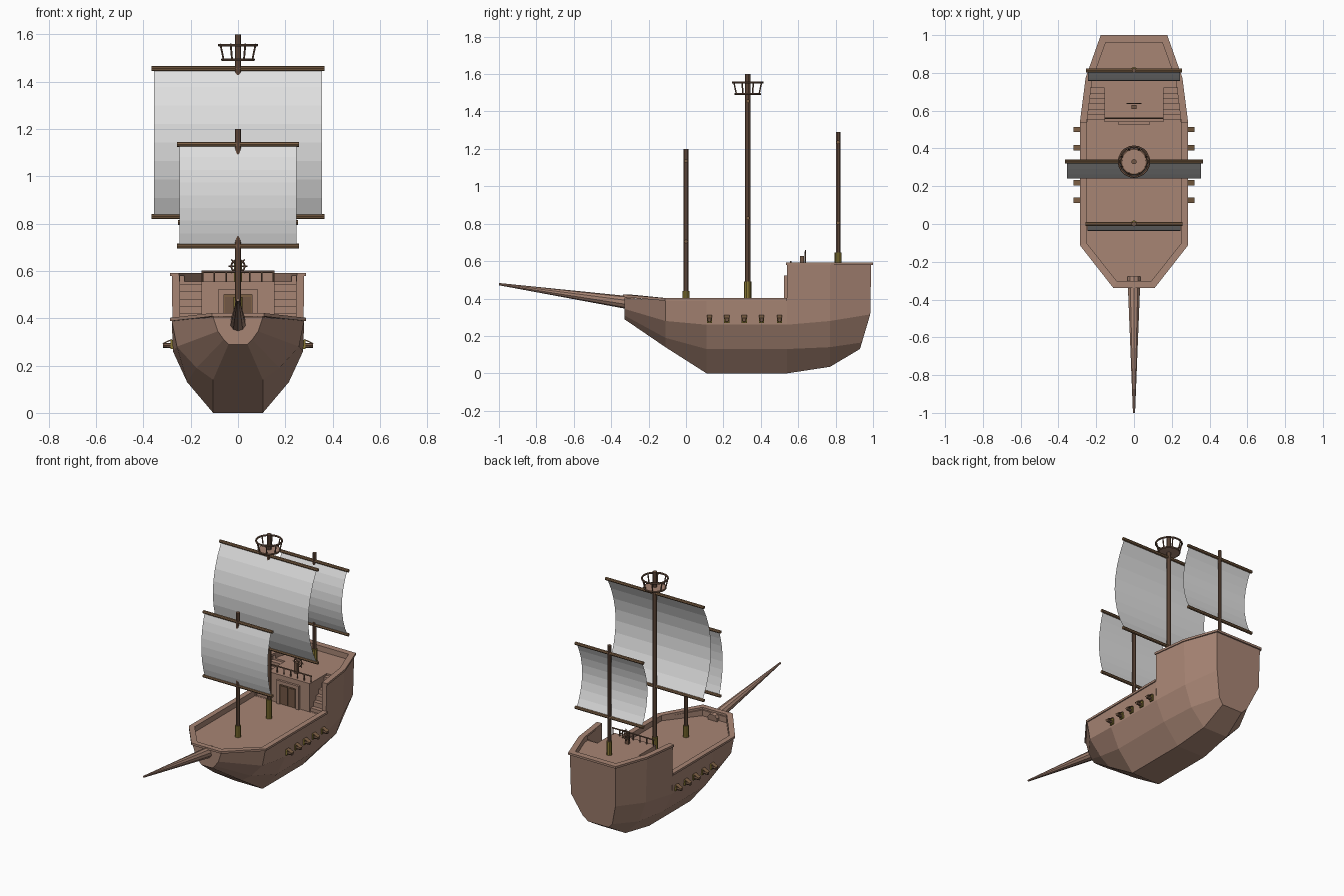
import bpy, bmesh, math
from mathutils import Vector, Matrix

if "Cube" in bpy.data.objects:
    bpy.data.objects.remove(bpy.data.objects["Cube"])


def mat(name, r, g, b):
    m = bpy.data.materials.new(name)
    m.diffuse_color = (r, g, b, 1)
    m.use_nodes = True
    m.node_tree.nodes["Principled BSDF"].inputs["Base Color"].default_value = m.diffuse_color
    return m


HULL = mat("hull_wood", .39, .235, .175)
MAST = mat("mast_wood", .17, .095, .06)
YARD = mat("yard_wood", .21, .12, .06)
BRASS = mat("brass", .25, .19, .035)
SAIL = mat("sail_cloth", .75, .75, .75)


def finish(name, bm, m):
    bmesh.ops.recalc_face_normals(bm, faces=bm.faces)
    me = bpy.data.meshes.new(name)
    bm.to_mesh(me)
    bm.free()
    me.materials.append(m)
    ob = bpy.data.objects.new(name, me)
    bpy.context.collection.objects.link(ob)
    return ob


def box(name, lo, hi, m, rot=None):
    lo, hi = Vector(lo), Vector(hi)
    bm = bmesh.new()
    bmesh.ops.create_cube(bm, size=1)
    mx = Matrix.Translation((lo + hi) / 2)
    if rot:
        mx = mx @ rot
    bmesh.ops.transform(bm, verts=bm.verts, matrix=mx @ Matrix.Diagonal((*(hi - lo), 1)))
    return finish(name, bm, m)


def rod(name, a, b, r1, m, r2=None, n=10):
    a, b = Vector(a), Vector(b)
    bm = bmesh.new()
    q = (b - a).to_track_quat('Z', 'Y').to_matrix().to_4x4()
    bmesh.ops.create_cone(bm, cap_ends=True, segments=n, radius1=r1,
                          radius2=r1 if r2 is None else r2, depth=(b - a).length,
                          matrix=Matrix.Translation((a + b) / 2) @ q)
    return finish(name, bm, m)


def loft(name, rings, m, cap=True, closed_path=False, closed_ring=True):
    bm = bmesh.new()
    vs = [[bm.verts.new(p) for p in r] for r in rings]
    n = len(vs[0])
    for i in range(len(vs) if closed_path else len(vs) - 1):
        a, b = vs[i], vs[(i + 1) % len(vs)]
        for j in range(n if closed_ring else n - 1):
            k = (j + 1) % n
            bm.faces.new((a[j], a[k], b[k], b[j]))
    if cap:
        bm.faces.new(vs[0])
        bm.faces.new(vs[-1])
    return finish(name, bm, m)


def torus(name, c, R, r, m, axis='Z', n=20):
    rings = []
    for i in range(n):
        t = 2 * math.pi * i / n
        ring = []
        for j in range(6):
            p = math.pi * j / 3
            u, h = R + r * math.cos(p), r * math.sin(p)
            v = (u * math.cos(t), u * math.sin(t), h)
            if axis == 'Y':
                v = (v[0], v[2], v[1])
            ring.append(Vector(c) + Vector(v))
        rings.append(ring)
    return loft(name, rings, m, cap=False, closed_path=True)


def mirrored(half):
    return half + [(-p[0], *p[1:]) for p in reversed(half)]


def prism(name, half, z0, z1):
    out = mirrored(half)
    return loft(name, [[(x, y, z) for x, y in out] for z in (z0, z1)], HULL)


def cut(ob, cutters):
    for c in cutters:
        c.hide_render = True
        md = ob.modifiers.new("cut", 'BOOLEAN')
        md.operation, md.solver, md.object = 'DIFFERENCE', 'EXACT', c
    dg = bpy.context.evaluated_depsgraph_get()
    me = bpy.data.meshes.new_from_object(ob.evaluated_get(dg))
    ob.modifiers.clear()
    ob.data = me
    for c in cutters:
        bpy.data.objects.remove(c)


# hull: cross sections (x, y, z) from keel to deck edge
mid = [(.105, .13), (.215, .13), (.275, .26)]
bow = [[(.04, -.33, .29), (.06, -.33, .31), (.085, -.33, .345), (.105, -.33, .405)],
       [(.105, -.11, .14), (.175, -.11, .19), (.258, -.11, .28), (.28, -.11, .39)],
       [(.105, .11, 0), (.215, .11, .13), (.275, .11, .26), (.28, .11, .39)],
       [(.105, .54, 0), (.215, .54, .13), (.275, .54, .26), (.28, .54, .39)]]
stern = [[(.105, .54, 0), (.215, .54, .13), (.275, .54, .26), (.28, .54, .58)],
         [(.09, .77, .035), (.19, .77, .14), (.24, .77, .28), (.25, .77, .58)],
         [(.075, .93, .13), (.11, .94, .165), (.165, .985, .315), (.17, .99, .58)]]
main_hull = loft("main_hull", [mirrored(s) for s in bow], HULL)
stern_hull = loft("stern_hull", [mirrored(s) for s in stern], HULL)
cut(main_hull, [prism("deck_cutter", [(.09, -.303), (.252, -.1), (.252, .6)], .365, 1)])
cut(stern_hull, [prism("quarterdeck_cutter", [(.252, .5), (.222, .76), (.15, .96)], .555, 1)] +
    [box("stair_cutter", (min(s * .155, s * .245), .5, .366), (max(s * .155, s * .245), .72, 1), HULL)
     for s in (-1, 1)])


# cap rails along both deck edges
def cap_rail(name, outer, inner):
    rings = [[(xo, yo, z), (xi, yi, z), (xi, yi, z + .014), (xo, yo, z + .014)]
             for (xo, yo, z), (xi, yi) in zip(mirrored(outer), mirrored(inner))]
    return loft(name, rings, HULL)


cap_rail("main_rail", [(.287, .54, .388), (.287, -.112, .388), (.11, -.338, .408)],
         [(.252, .54), (.252, -.1), (.09, -.303)])
cap_rail("quarterdeck_rail", [(.287, .535, .578), (.256, .775, .578), (.176, 1, .578)],
         [(.25, .535), (.222, .76), (.15, .96)])

# stairs on both sides of the cabin
N = 6
for s in (-1, 1):
    for i in range(N):
        y = .55 + .17 * i / N
        x0, x1 = sorted((s * .155, s * .245))
        box("stair_step", (x0, y, .366), (x1, .722, .37 + .185 * (i + 1) / N - .012), HULL)

# rail at the front of the quarterdeck
rod("front_rail", (-.155, .56, .597), (.155, .56, .597), .005, MAST, n=6)
for i in range(7):
    x = -.15 + .05 * i
    rod("front_rail_post", (x, .56, .55), (x, .56, .597), .004, MAST, n=6)

# cabin door
box("door_panel", (-.06, .534, .365), (.06, .545, .5), YARD)
for s in (-1, 1):
    x0, x1 = sorted((s * .06, s * .083))
    box("door_frame_side", (x0, .525, .365), (x1, .545, .523), HULL)
    box("door_leaf", (min(s * .004, s * .054), .53, .37), (max(s * .004, s * .054), .54, .49), MAST)
box("door_frame_top", (-.06, .525, .5), (.06, .545, .523), HULL)

# bowsprit
rod("bowsprit", (0, -.28, .374), (0, -1, .477), .036, HULL, .006, 10)

# masts, yards and sails: y, deck z, collar top, mast top, radius, sail z range, half width, bulge
for name, y, z0, zc, zt, r, s0, s1, w, bulge in (
        ("fore", 0, .36, .44, 1.2, .013, .705, 1.135, .247, .037),
        ("main", .33, .36, .49, 1.6, .014, .83, 1.455, .355, .09),
        ("mizzen", .813, .55, .645, 1.29, .012, .805, 1.235, .243, .057)):
    rod(name + "_mast", (0, y, z0), (0, y, zt), r, MAST)
    rod(name + "_collar", (0, y, z0), (0, y, zc), r + .006, BRASS)
    for z in (s0, s1):
        rod(name + "_yard", (-w - .01, y, z), (w + .01, y, z), .0105, YARD, n=8)
    rings = []
    for i in range(9):
        t = i / 8
        yy = y - bulge * (1 - (2 * t - 1) ** 2)
        rings.append([(-w, yy, s0 + (s1 - s0) * t), (w, yy, s0 + (s1 - s0) * t)])
    loft(name + "_sail", rings, SAIL, cap=False, closed_ring=False)

# lookout basket
rod("basket_floor", (0, .33, 1.488), (0, .33, 1.498), .068, HULL, n=20)
torus("basket_floor_rim", (0, .33, 1.493), .066, .006, MAST)
torus("basket_rim", (0, .33, 1.555), .08, .006, MAST)
for i in range(8):
    a = math.pi * (i + .5) / 4
    c, s = math.cos(a), math.sin(a)
    rod("basket_post", (.065 * c, .33 + .065 * s, 1.49), (.081 * c, .33 + .081 * s, 1.56), .004, MAST, n=6)

# guns with frames and raised lids
for s in (-1, 1):
    for y in (.125, .218, .311, .404, .5):
        x0, x1 = sorted((s * .262, s * .285))
        box("gun_port", (x0, y - .014, .27), (x1, y + .014, .308), BRASS)
        rod("gun_barrel", (s * .26, y, .285), (s * .318, y, .285), .012, MAST, .01, 8)
        x0, x1 = sorted((s * .278, s * .32))
        box("gun_lid", (x0, y - .014, .299), (x1, y + .014, .304), YARD,
            Matrix.Rotation(s * math.radians(25), 4, 'Y'))

# steering wheel
box("wheel_stand", (-.012, .61, .55), (.012, .63, .628), MAST)
torus("wheel_rim", (0, .638, .62), .028, .004, MAST, 'Y', 16)
for i in range(4):
    a = math.pi * i / 4
    d = Vector((math.cos(a), 0, math.sin(a))) * .04
    c = Vector((0, .638, .62))
    rod("wheel_spoke", c - d, c + d, .003, MAST, n=6)
